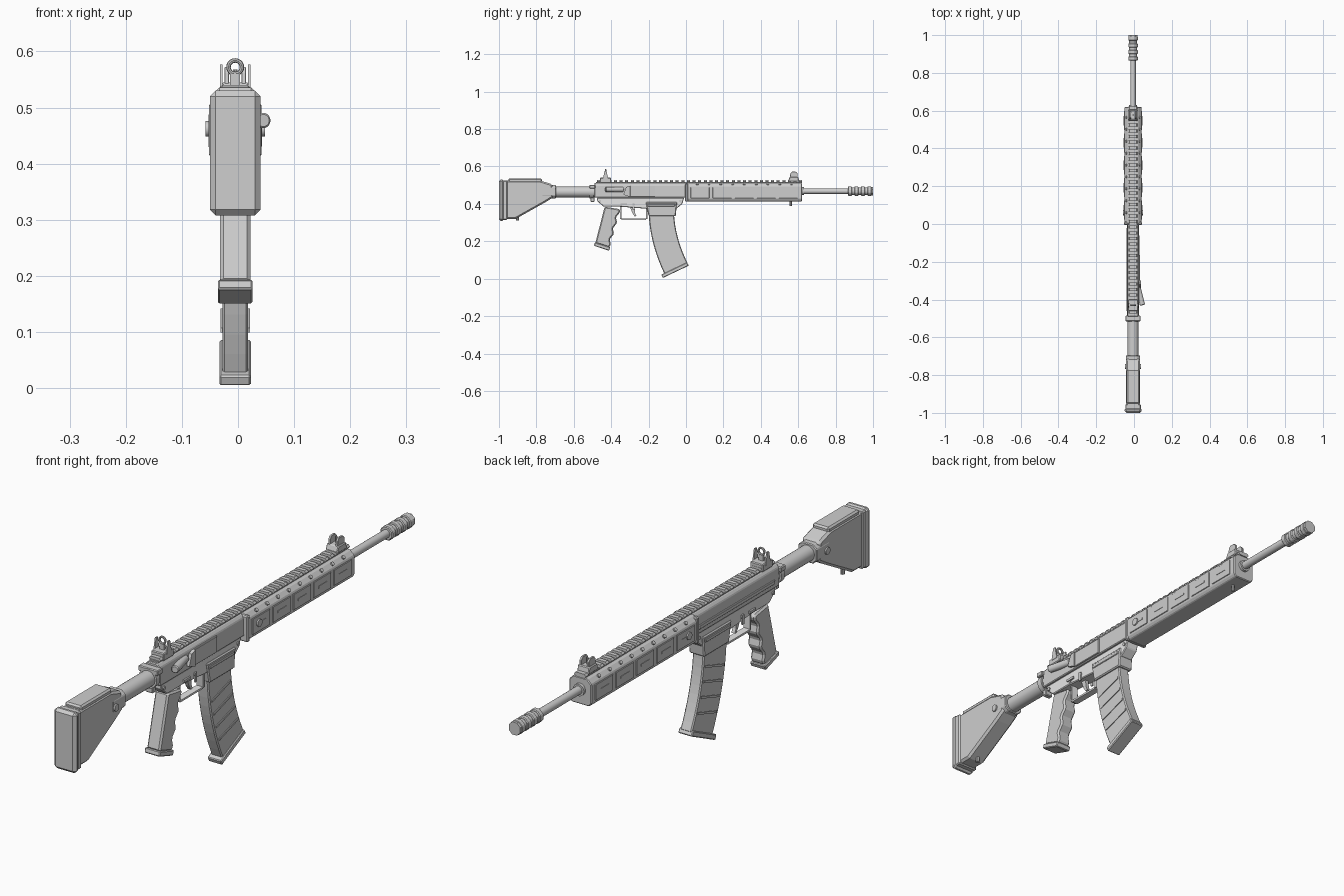
import bpy, bmesh, math
from mathutils import Vector

old = bpy.data.objects.get("Cube")
if old:
    bpy.data.objects.remove(old)

CX = -0.005  # centre plane of the body


def material(name, v):
    m = bpy.data.materials.new(name)
    m.use_nodes = True
    col = (v, v, v, 1)
    m.diffuse_color = col
    m.node_tree.nodes["Principled BSDF"].inputs["Base Color"].default_value = col
    return m


GREY = material("light grey", 0.62)
PALE = material("pale shell", 0.95)


def finish(name, bm, bevel=0, mat=GREY, smooth=False):
    bmesh.ops.recalc_face_normals(bm, faces=bm.faces)
    me = bpy.data.meshes.new(name)
    bm.to_mesh(me)
    bm.free()
    me.materials.append(mat)
    ob = bpy.data.objects.new(name, me)
    bpy.context.collection.objects.link(ob)
    if bevel:
        mod = ob.modifiers.new("edge bevel", "BEVEL")
        mod.width, mod.segments, mod.limit_method = bevel, 1, "ANGLE"
    if smooth:
        bpy.ops.object.select_all(action="DESELECT")
        ob.select_set(True)
        bpy.context.view_layer.objects.active = ob
        bpy.ops.object.shade_smooth_by_angle(angle=math.radians(35))
    return ob


def extrude(name, pts, depth, **kw):
    """Solid from a closed loop of points pushed along depth."""
    bm = bmesh.new()
    face = bm.faces.new([bm.verts.new(p) for p in pts])
    top = bmesh.ops.extrude_face_region(bm, geom=[face])["geom"]
    bmesh.ops.translate(bm, vec=depth, verts=[v for v in top if isinstance(v, bmesh.types.BMVert)])
    return finish(name, bm, **kw)


def side(name, pts, half, x=0, **kw):
    """Side outline in y, z with a half width in x."""
    return extrude(name, [(CX + x - half, y, z) for y, z in pts], (2 * half, 0, 0), **kw)


def box(name, y0, y1, z0, z1, half, x=0, **kw):
    return side(name, [(y0, z0), (y1, z0), (y1, z1), (y0, z1)], half, x, **kw)


def rod(name, a, b, r, n=20, **kw):
    a, b = Vector(a), Vector(b)
    a.x += CX
    b.x += CX
    q = (b - a).to_track_quat("Z", "Y")
    loop = [a + q @ Vector((r * math.cos((i + .5) * math.tau / n), r * math.sin((i + .5) * math.tau / n), 0))
            for i in range(n)]
    return extrude(name, loop, b - a, smooth=n > 8, **kw)


def section(name, pts, y0, y1, **kw):
    """Half cross-section in x, z mirrored and run along y."""
    loop = [(CX + x, y0, z) for x, z in pts] + [(CX - x, y0, z) for x, z in reversed(pts)]
    return extrude(name, loop, (0, y1 - y0, 0), **kw)


# Stock
side("stock_body", [(-.965, .525), (-.78, .525), (-.715, .505), (-.71, .435), (-.75, .41), (-.91, .32), (-.965, .32)],
     .037, bevel=.008)
box("butt_pad", -1, -.972, .308, .53, .045, bevel=.01)
box("butt_plate", -.98, -.955, .315, .525, .041, bevel=.004)
box("cheek_rest", -.95, -.77, .515, .536, .034, bevel=.006)
section("stock_collar", [(.022, .5), (.038, .487), (.038, .445), (.022, .43)], -.77, -.695, bevel=.003)
rod("stock_cross_pin", (-.043, -.755, .46), (.043, -.755, .46), .013, 16)
rod("stock_lower_pin", (0, -.9, .335), (0, -.9, .31), .008, 10)
rod("buffer_tube", (0, -.72, .464), (0, -.48, .464), .029, 24)
rod("tube_ring", (0, -.515, .464), (0, -.495, .464), .036, 24)

# Upper receiver with ejection port, cocking handle and rail base
section("upper_receiver", [(.02, .512), (.03, .5), (.032, .433)], -.49, 0, bevel=.003)
box("ejection_cover", -.3, -.165, .437, .497, .004, .033, bevel=.002)
side("case_deflector", [(-.335, .45), (-.3, .437), (-.3, .497), (-.32, .49)], .006, .036)
rod("forward_assist", (.026, -.335, .477), (.05, -.43, .477), .014, 16, bevel=.003)
box("rear_cocking_handle", -.515, -.485, .482, .502, .04, bevel=.003)
box("rear_latch", -.51, -.49, .41, .5, .016, bevel=.003)
box("left_side_ridge", -.46, -.02, .45, .465, .004, -.032, bevel=.002)

# Lower receiver, with its pins and selector
side("lower_receiver", [(-.475, .433), (-.01, .433), (-.02, .4), (-.05, .375), (-.22, .375),
                        (-.35, .385), (-.44, .385), (-.475, .415)], .026, mat=PALE, bevel=.003)
side("magazine_well", [(-.215, .41), (-.048, .41), (-.055, .335), (-.2, .335)], .031, bevel=.004)
box("magazine_well_rim", -.205, -.06, .387, .4, .034, bevel=.002)
for y, z in ((-.46, .415), (-.34, .397), (-.28, .397), (-.03, .415)):
    rod("receiver_pin", (-.03, y, z), (.03, y, z), .007, 10)
for s in (-1, 1):
    box("selector_lever", -.35, -.315, .395, .404, .003, s * .031)
    box("bolt_catch", -.285, -.275, .37, .405, .003, s * .029)

# Trigger and guard
side("trigger", [(-.3, .385), (-.275, .385), (-.272, .35), (-.265, .335), (-.275, .333), (-.287, .352)], .007)
box("guard_bottom", -.345, -.215, .315, .322, .013, mat=PALE)
box("guard_rear", -.352, -.345, .318, .385, .013, mat=PALE)
box("guard_front", -.215, -.205, .318, .385, .013)

# Pistol grip with finger grooves
front = [(-.355 - .058 * t + .006 * math.sin(t * math.tau * 3.5), .372 - .205 * t)
         for t in [i / 21 for i in range(22)]]
side("pistol_grip", [(-.485, .19), (-.435, .385)] + front, .027, bevel=.006)
side("grip_base", [(-.492, .176), (-.488, .194), (-.405, .168), (-.412, .15)], .031, bevel=.003)

# Curved magazine swept along an arc
steps = [i / 10 for i in range(11)]
rear = [(-.2 + .085 * t ** 2, .38 - .355 * t) for t in steps]
fore = [(-.065 + .075 * t ** 2, .38 - .3 * t) for t in steps]
side("magazine", rear + fore[::-1], .023, bevel=.004)
side("magazine_base", [(-.124, .004), (-.132, .022), (.005, .087), (.015, .07)], .028, bevel=.003)
for t in (.35, .5, .65, .8):
    y, z = -.19 + .085 * t ** 2, .375 - .345 * t
    side("magazine_rib", [(y, z), (y + .11, z + .035), (y + .11, z + .043), (y, z + .008)], .026)

# Handguard with side panels and slots
section("handguard", [(.028, .512), (.045, .495), (.045, .425), (.036, .413)], 0, .62, bevel=.003)
for s in (-1, 1):
    for i in range(5):
        y = .025 + i * .118
        box("side_panel", y, y + .1, .43, .488, .002, s * .046, bevel=.001)
        box("panel_slot", y + .025, y + .075, .456, .464, .001, s * .0485)
    for i in range(9):
        rod("vent_rivet", (s * .034, .06 + i * .063, .503), (s * .0395, .06 + i * .063, .508), .007, 8)
    rod("handguard_boss", (s * .04, .06, .462), (s * .053, .06, .462), .014, 16)
box("handguard_rear_band", -.005, .012, .412, .508, .047, bevel=.004)
rod("sling_stud", (0, .56, .414), (0, .56, .39), .006, 10)

# Top rail
box("rail_base", -.48, .615, .505, .517, .018)
for i in range(37):
    y = -.475 + i * .03
    section("rail_tooth", [(.018, .527), (.024, .52), (.018, .512)], y, y + .016)

# Barrel and muzzle brake
rod("barrel", (0, .6, .468), (0, .9, .468), .015, 20)
rod("barrel_collar", (0, .62, .468), (0, .63, .468), .022, 20)
rod("brake_core", (0, .87, .468), (0, .995, .468), .021, 16)
for y in (.865, .9, .935, .97):
    rod("brake_ring", (0, y, .468), (0, y + .022, .468), .027, 8, bevel=.003)
rod("brake_tip", (0, .985, .468), (0, 1, .468), .025, 8)


# Sights
def ring(name, y, z, r, thick):
    bpy.ops.mesh.primitive_torus_add(location=(CX, y, z), rotation=(math.pi / 2, 0, 0), major_radius=r,
                                     minor_radius=thick, major_segments=20, minor_segments=8)
    ob = bpy.context.object
    ob.name = name
    ob.data.materials.append(GREY)
    bpy.ops.object.shade_smooth_by_angle()


box("rear_sight_base", -.46, -.4, .512, .54, .026, bevel=.003)
box("rear_sight_stem", -.435, -.425, .53, .56, .009)
ring("rear_sight_ring", -.43, .572, .012, .004)
for s in (-1, 1):
    side("rear_sight_ear", [(-.445, .53), (-.415, .53), (-.425, .577), (-.435, .577)], .0025, s * .025)
side("front_sight_base", [(.545, .52), (.605, .52), (.6, .545), (.555, .545)], .024, bevel=.003)
for s in (-1, 1):
    side("front_sight_ear", [(.555, .54), (.597, .54), (.597, .562), (.587, .572), (.565, .572), (.558, .562)],
         .004, s * .015, bevel=.001)
rod("front_sight_post", (0, .577, .54), (0, .577, .568), .004, 8)
